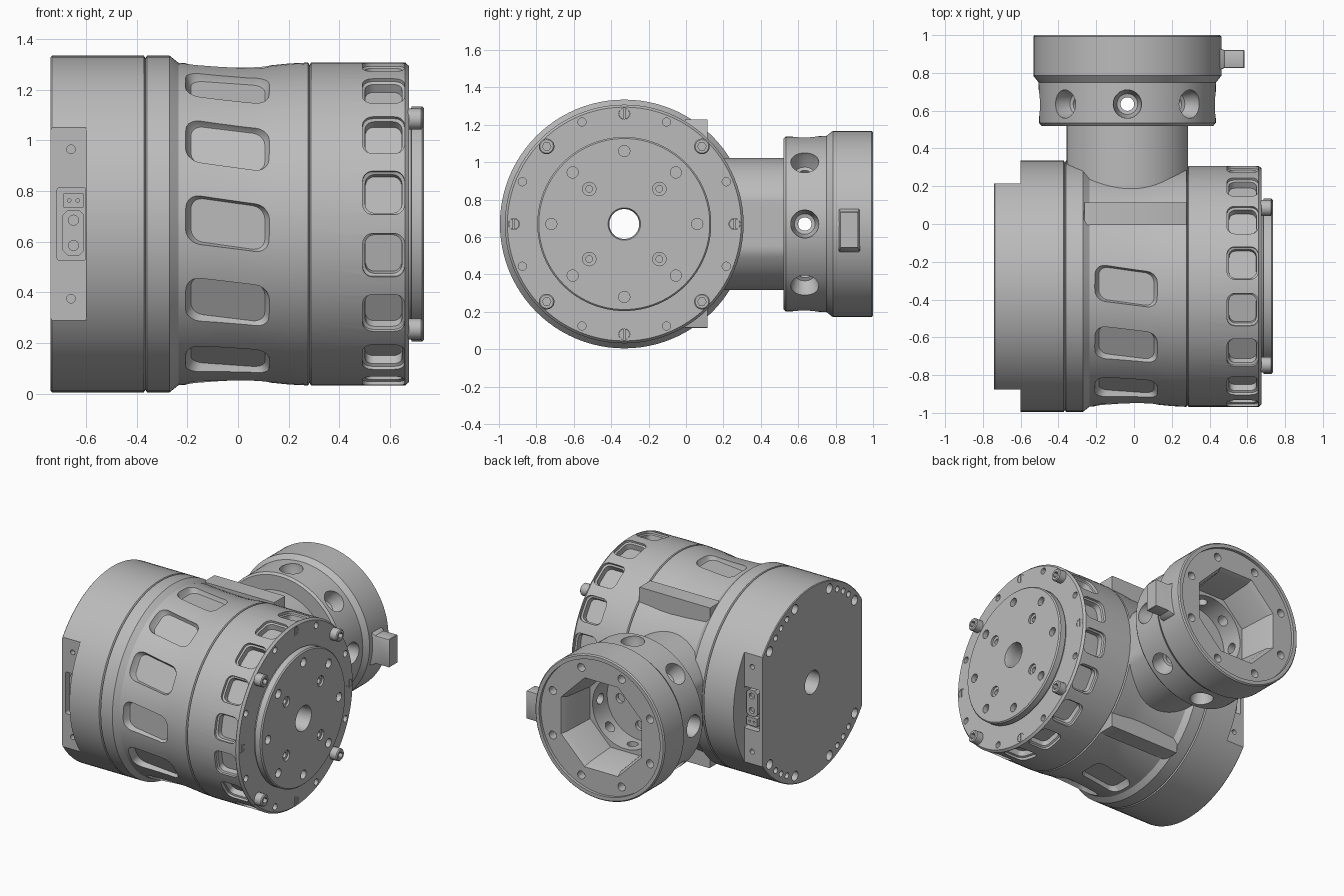
import bpy, bmesh
from math import sin, cos, pi, radians
from mathutils import Vector, Matrix

cube = bpy.data.objects.get("Cube")
if cube:
    bpy.data.objects.remove(cube, do_unlink=True)

grey = bpy.data.materials.new("machined_grey")
grey.use_nodes = True
grey.diffuse_color = (0.5, 0.5, 0.5, 1)
grey.node_tree.nodes["Principled BSDF"].inputs["Base Color"].default_value = (0.5, 0.5, 0.5, 1)

X, Y, Z = Vector((1, 0, 0)), Vector((0, 1, 0)), Vector((0, 0, 1))
MAIN = Vector((0, -0.33, 0.67))      # centre of the main drum, axis along x
HEAD = Vector((-0.035, 0, 0.67))     # centre of the rear head, axis along y


def frame(origin, normal, xdir):
    """Placement matrix whose local z is normal and local x is xdir."""
    y = normal.cross(xdir)
    return Matrix.Translation(origin) @ Matrix((xdir, y, normal)).transposed().to_4x4()


def circle(n=24, phase=0.0):
    return [(cos(2 * pi * i / n + phase), sin(2 * pi * i / n + phase)) for i in range(n)]


def rrect(w, h, r=0.0, skew=0.0, steps=5):
    """Rounded rectangle outline, optionally sheared into a parallelogram."""
    pts = []
    for k, (sx, sy) in enumerate(((1, 1), (-1, 1), (-1, -1), (1, -1))):
        for i in range(steps + 1 if r else 1):
            a = (k + i / steps) * pi / 2
            x = sx * (w / 2 - r) + r * cos(a)
            y = sy * (h / 2 - r) + r * sin(a)
            if not r:
                x, y = sx * w / 2, sy * h / 2
            pts.append((x, y - skew * x))
    return pts


def loft(bm, mat, outline, levels, at=(0, 0)):
    """Solid through scaled copies of an outline, levels = (height, scale)."""
    rings = [[bm.verts.new(mat @ Vector((at[0] + x * s, at[1] + y * s, h))) for x, y in outline]
             for h, s in levels]
    n = len(outline)
    for a, b in zip(rings, rings[1:]):
        for i in range(n):
            bm.faces.new((a[i], a[(i + 1) % n], b[(i + 1) % n], b[i]))
    bm.faces.new(rings[0][::-1])
    bm.faces.new(rings[-1])


def polar(r, degrees):
    return r * cos(radians(degrees)), r * sin(radians(degrees))


def make(name, bm):
    bmesh.ops.recalc_face_normals(bm, faces=bm.faces[:])
    mesh = bpy.data.meshes.new(name)
    bm.to_mesh(mesh)
    bm.free()
    obj = bpy.data.objects.new(name, mesh)
    bpy.context.collection.objects.link(obj)
    mesh.materials.append(grey)
    return obj


def activate(obj):
    bpy.ops.object.select_all(action='DESELECT')
    obj.select_set(True)
    bpy.context.view_layer.objects.active = obj


def solid(name, mat, outline, levels):
    bm = bmesh.new()
    loft(bm, mat, outline, levels)
    return make(name, bm)


def cut(obj, *lofts):
    """Subtract a set of lofts from an object."""
    bm = bmesh.new()
    for args in lofts:
        loft(bm, *args)
    tool = make("cutter", bm)
    tool.hide_render = True
    mod = obj.modifiers.new("cut", 'BOOLEAN')
    mod.operation, mod.solver, mod.object = 'DIFFERENCE', 'EXACT', tool
    activate(obj)
    bpy.ops.object.modifier_apply(modifier=mod.name)
    bpy.data.objects.remove(tool, do_unlink=True)


def radial(degrees):
    a = radians(degrees)
    return frame(MAIN, Vector((0, -cos(a), sin(a))), X)


axis = frame(MAIN, X, Y)
head_axis = frame(HEAD, Y, X)
round_big, round_small = circle(96), circle(20)
bore = (axis, circle(40), [(-1, 0.08), (1, 0.08)])

# End cap with two side flats, connector pockets and screw holes
cap = solid("end_cap", axis, round_big,
            [(-0.74, 0.66), (-0.735, 0.665), (-0.372, 0.665), (-0.366, 0.655)])
cut(cap, bore)
cut(cap, *[(radial(d), rrect(1, 2), [(0.545, 1), (0.8, 1)], (-1.1, 0)) for d in (0, 180)])
cut(cap, *[(radial(d), rrect(0.113, 0.29, 0.012), [(0.5, 1), (0.6, 1)], (-0.6585, 0))
           for d in (0, 180)])
cut(cap, *[(radial(d), round_small, [(0.51, 0.017), (0.6, 0.017)], (-0.66, z))
           for d in (0, 180) for z in (-0.295, 0.295)])
cap_holes = [(50, 0.033), (41, 0.02), (34, 0.02), (27, 0.02), (18, 0.033)]
cut(cap, *[(axis, round_small, [(-0.69, r), (-0.8, r)], polar(0.61, side + sign * d))
           for side in (90, 270) for sign in (1, -1) for d, r in cap_holes])

# Connectors seated in the pockets
for side, d in (("front", 0), ("back", 180)):
    plug = solid(side + "_small_plug", radial(d), rrect(0.08, 0.055), [(0.49, 1), (0.535, 1)])
    plug.data.transform(Matrix.Translation((-0.65, 0, 0.093 * cos(radians(d)))))
    socket = solid(side + "_socket", radial(d), rrect(0.085, 0.18, 0.02, 0, 1),
                   [(0.49, 1), (0.535, 1)])
    socket.data.transform(Matrix.Translation((-0.65, 0, -0.035 * cos(radians(d)))))
    cut(plug, *[(radial(d), round_small, [(0.52, 0.007), (0.6, 0.007)], (x, 0.093))
                for x in (-0.667, -0.633)])
    cut(socket, *[(radial(d), round_small, [(0.515, 0.02), (0.6, 0.02)], (-0.65, z))
                  for z in (0.015, -0.085)])

# Main drum: collar, shallow waist and slanted pockets
drum = solid("main_drum", axis, round_big,
             [(-0.366, 0.655), (-0.36, 0.665), (-0.27, 0.665), (-0.235, 0.637), (-0.19, 0.634),
              (-0.08, 0.628), (0.04, 0.624), (0.12, 0.626), (0.2, 0.634), (0.277, 0.638),
              (0.283, 0.628)])
cut(drum, bore)
pocket = rrect(0.34, 0.2, 0.055, 0.14)
cut(drum, *[(radial(d), pocket, [(0.592, 0.86), (0.6, 0.9), (0.64, 1.0), (0.7, 1.0)], (-0.04, 0))
            for d in range(-90, 91, 30)])

# Output ring: windows around the rim, screws on the end face
ring = solid("output_ring", axis, round_big,
             [(0.283, 0.628), (0.289, 0.638), (0.66, 0.638), (0.675, 0.625)])
cut(ring, bore)
window = rrect(0.165, 0.175, 0.04)
cut(ring, *[(radial(11.25 + 22.5 * i), window,
             [(0.575, 0.86), (0.612, 0.88), (0.618, 1.0), (0.72, 1.0)], (0.575, 0))
            for i in range(16)])
cut(ring, *[(axis, round_small, [(0.66, 0.03), (0.67, 0.03), (0.7, 0.03)] if i % 4 == 0 else
             [(0.645, 0.022), (0.7, 0.022)], polar(0.59, 22.5 * i))
            for i in range(16) if i % 4 != 2])
bm = bmesh.new()
for i in range(4):
    for slot_side in (-1, 1):
        half = [(slot_side * (0.004 + 0.024 * sin(pi * k / 10)), -0.028 * cos(pi * k / 10))
                for k in range(11)]
        loft(bm, axis, half, [(0.655, 1), (0.674, 1)], polar(0.59, 90 * i))
make("slotted_screws", bm)

# Output flange disc with bolt circles
disc = solid("output_disc", axis, round_big,
             [(0.67, 0.455), (0.684, 0.455), (0.686, 0.465), (0.727, 0.465), (0.735, 0.457)])
cut(disc, (axis, circle(40), [(0.6, 0.08), (0.715, 0.08), (0.75, 0.092)]))
cut(disc, *[(axis, round_small, [(0.7, 0.03), (0.8, 0.03)], polar(0.39, 45 * i)) for i in range(8)],
    *[(axis, round_small, [(0.695, 0.018), (0.72, 0.018), (0.721, 0.036), (0.8, 0.036)],
       polar(0.265, 45 + 90 * i)) for i in range(4)])

# Socket head bolts
bm = bmesh.new()
for i in range(4):
    loft(bm, axis, round_small, [(0.66, 0.042), (0.724, 0.042), (0.73, 0.036)],
         polar(0.587, 45 + 90 * i))
bolts = make("socket_bolts", bm)
cut(bolts, *[(axis, circle(6), [(0.7, 0.023), (0.8, 0.023)], polar(0.587, 45 + 90 * i))
             for i in range(4)])

# Mounting slab across the back of the drum, and the flat-sided neck
solid("back_slab", frame(Vector((0.008, 0, 0.6725)), Y, X), rrect(0.546, 1.115, 0.006, 0, 2),
      [(-0.005, 1), (0.115, 1)])
neck_outline = [(max(-0.322, min(0.322, 0.353 * x)), 0.353 * y) for x, y in circle(72)]
neck = solid("neck", head_axis, neck_outline, [(0.05, 1), (0.525, 1)])

# Rear head: stepped drum, hollow face and radial holes
head = solid("rear_head", head_axis, round_big,
             [(0.52, 0.455), (0.535, 0.468), (0.75, 0.47), (0.785, 0.498), (0.992, 0.498),
              (1.0, 0.49)])
cut(head, (head_axis, round_big, [(0.98, 0.465), (1.1, 0.465)]))
cut(head, (head_axis, circle(8, pi / 8), [(0.72, 0.29), (0.94, 0.315), (0.99, 0.34)]))
cut(head, (head_axis, circle(48), [(0.56, 0.25), (0.75, 0.25)]))
cut(head, *[(head_axis, round_small, [(0.92, 0.028), (1.1, 0.028)], polar(0.405, 22.5 + 45 * i))
            for i in range(8)],
    *[(head_axis, round_small, [(0.535, 0.032), (0.6, 0.032)], polar(0.15, 90 * i))
      for i in range(4)],
    (head_axis, round_small, [(0.535, 0.05), (0.6, 0.05)]))
for_holes = []
for i in range(8):
    direction = Vector((cos(i * pi / 4), 0, sin(i * pi / 4)))
    for_holes.append((frame(HEAD + 0.635 * Y, direction, Y), circle(28),
                      [(0.2, 0.036), (0.37, 0.036), (0.375, 0.055), (0.44, 0.075), (0.55, 0.075)]))
cut(head, *for_holes)

# Side tab on the head
solid("head_tab", frame(Vector((0, 0.873, 0.638)), X, Y), rrect(0.095, 0.195, 0.006, 0, 2),
      [(0.44, 1.2), (0.46, 1.15), (0.48, 1.0), (0.581, 1.0), (0.585, 0.97)])

# Smooth round surfaces, keep machined edges crisp
for obj in list(bpy.context.scene.objects):
    if obj.type == 'MESH':
        activate(obj)
        bpy.ops.object.shade_smooth_by_angle(angle=radians(28))
